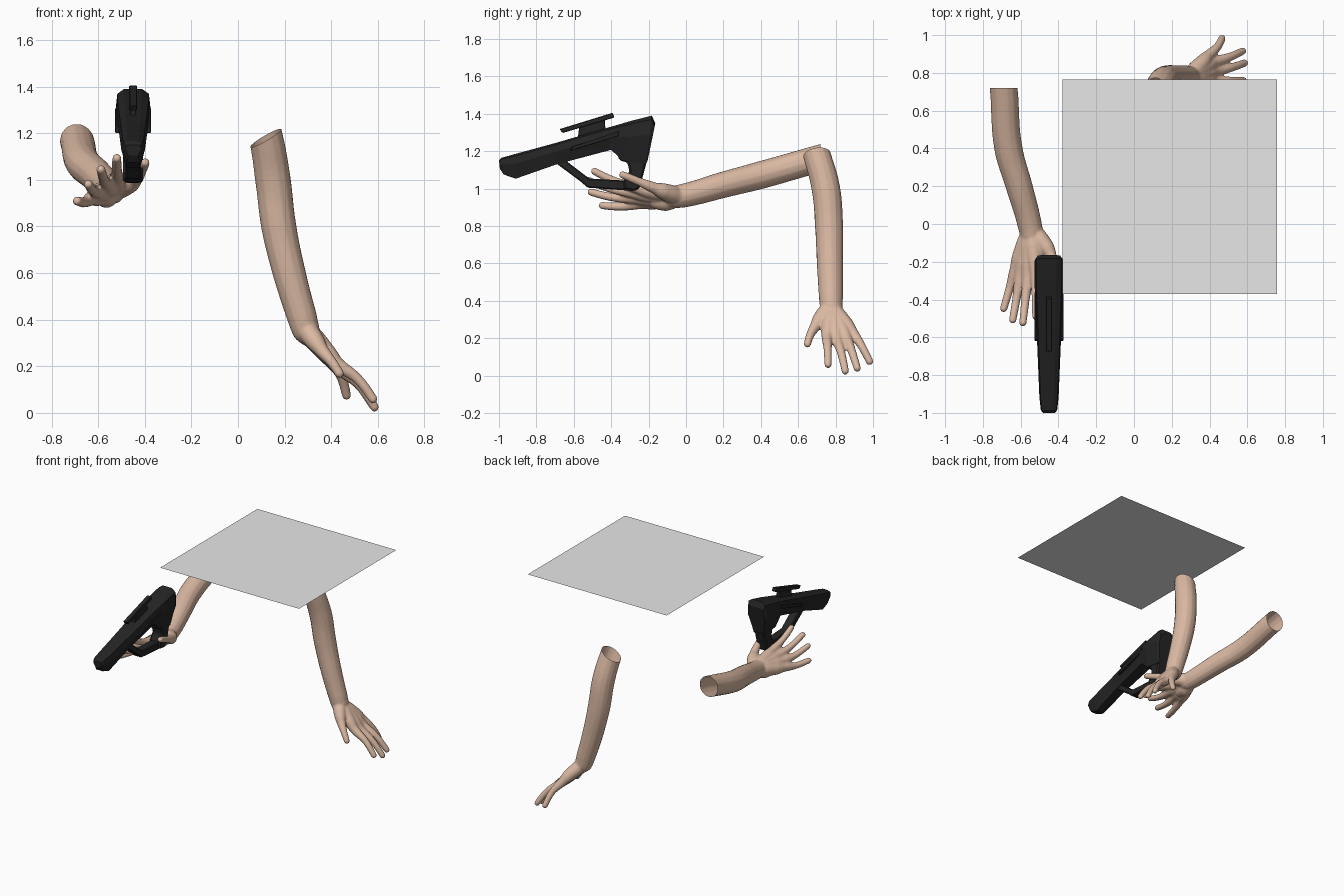
import bpy, bmesh
from mathutils import Vector

cube = bpy.data.objects.get("Cube")
if cube:
    bpy.data.objects.remove(cube)


def material(name, rgb):
    m = bpy.data.materials.new(name)
    m.use_nodes = True
    m.diffuse_color = (*rgb, 1)
    bsdf = m.node_tree.nodes["Principled BSDF"]
    bsdf.inputs["Base Color"].default_value = (*rgb, 1)
    bsdf.inputs["Roughness"].default_value = 0.7
    return m


SKIN = material("skin", (0.70, 0.48, 0.36))
BLACK = material("gun black", (0.018, 0.018, 0.018))
GREY = material("panel grey", (0.8, 0.8, 0.8))
GUN_X = -0.45


def add_object(name, bm, mat):
    bmesh.ops.recalc_face_normals(bm, faces=bm.faces)
    me = bpy.data.meshes.new(name)
    bm.to_mesh(me)
    bm.free()
    me.materials.append(mat)
    ob = bpy.data.objects.new(name, me)
    bpy.context.collection.objects.link(ob)
    return ob


def evaluated_mesh(ob):
    bpy.context.view_layer.update()
    dg = bpy.context.evaluated_depsgraph_get()
    return bpy.data.meshes.new_from_object(ob.evaluated_get(dg))


def limb(name, paths, cut_point, cut_normal):
    """Fuse tapered tubes into one smooth limb and cut its upper end open."""
    cu = bpy.data.curves.new(name + " paths", "CURVE")
    cu.dimensions = "3D"
    cu.bevel_depth = 1
    cu.bevel_resolution = 5
    cu.resolution_u = 6
    cu.use_fill_caps = True
    for path in paths:
        sp = cu.splines.new("BEZIER")
        sp.bezier_points.add(len(path) - 1)
        for bp, (x, y, z, r) in zip(sp.bezier_points, path):
            bp.co = (x, y, z)
            bp.radius = r
            bp.handle_left_type = bp.handle_right_type = "AUTO"
    tubes = bpy.data.objects.new(name + " tubes", cu)
    bpy.context.collection.objects.link(tubes)
    bm = bmesh.new()
    bm.from_mesh(evaluated_mesh(tubes))
    bpy.data.objects.remove(tubes)
    bmesh.ops.remove_doubles(bm, verts=bm.verts, dist=0.0002)
    ob = add_object(name, bm, SKIN)

    remesh = ob.modifiers.new("fuse", "REMESH")
    remesh.mode = "VOXEL"
    remesh.voxel_size = 0.006
    smooth = ob.modifiers.new("soften", "SMOOTH")
    smooth.factor = 0.5
    smooth.iterations = 8
    bm = bmesh.new()
    bm.from_mesh(evaluated_mesh(ob))
    ob.modifiers.clear()
    bmesh.ops.bisect_plane(bm, geom=bm.verts[:] + bm.edges[:] + bm.faces[:],
                           plane_co=cut_point, plane_no=cut_normal, clear_outer=True)
    for f in bm.faces:
        f.smooth = True
        f.material_index = 0
    bm.to_mesh(ob.data)
    bm.free()
    ob.data.materials.clear()
    ob.data.materials.append(SKIN)


def digit(wrist, knuckle, tip, bend, r_palm=0.046):
    """Path from the wrist through the knuckle to the fingertip."""
    w, k, t = Vector(wrist), Vector(knuckle), Vector(tip)
    mid = k.lerp(t, 0.5) + Vector(bend)
    end = t + (mid - t).normalized() * 0.012
    return [(*w, r_palm), (*w.lerp(k, 0.4), r_palm), (*w.lerp(k, 0.8), r_palm * 0.88),
            (*k.lerp(t, 0.08), 0.031), (*mid, 0.0225), (*end, 0.0195), (*t, 0.011)]


# Left arm, hanging down
wrist = (0.293, 0.78, 0.355)
left = [[(0.09, 0.67, 1.28, 0.074), (0.12, 0.70, 1.18, 0.074), (0.15, 0.748, 1.0, 0.077),
         (0.175, 0.765, 0.8, 0.076), (0.22, 0.77, 0.6, 0.071),
         (0.272, 0.775, 0.42, 0.065), (0.295, 0.778, 0.35, 0.06), (0.33, 0.785, 0.30, 0.035)]]
for knuckle, tip in [((0.41, 0.755, 0.225), (0.59, 0.76, 0.045)),
                     ((0.42, 0.805, 0.21), (0.595, 0.855, 0.01)),
                     ((0.41, 0.85, 0.22), (0.585, 0.92, 0.025)),
                     ((0.385, 0.88, 0.245), (0.47, 0.99, 0.06))]:
    left.append(digit(wrist, knuckle, tip, (0.012, 0, 0.012)))
left.append(digit((0.30, 0.755, 0.35), (0.35, 0.70, 0.28), (0.445, 0.645, 0.155), (0.005, -0.008, 0), 0.044))
limb("left_arm", left, (0.12, 0.70, 1.18), (-0.5, -0.15, 0.85))

# Right arm, reaching forward to the grip
wrist = (-0.543, -0.03, 0.958)
right = [[(-0.70, 0.80, 1.185, 0.074), (-0.69, 0.72, 1.163, 0.074), (-0.665, 0.4, 1.072, 0.075),
          (-0.608, 0.2, 1.02, 0.071), (-0.553, 0, 0.965, 0.065),
          (-0.543, -0.06, 0.955, 0.062), (-0.55, -0.12, 0.945, 0.04)]]
for knuckle, tip in [((-0.622, -0.22, 0.922), (-0.695, -0.465, 0.91)),
                     ((-0.598, -0.255, 0.945), (-0.645, -0.525, 0.985)),
                     ((-0.56, -0.265, 0.973), (-0.59, -0.54, 1.05)),
                     ((-0.52, -0.25, 1.0), (-0.52, -0.505, 1.10))]:
    right.append(digit(wrist, knuckle, tip, (0, 0, -0.012), 0.049))
right.append(digit((-0.525, -0.05, 0.96), (-0.445, -0.15, 0.995), (-0.395, -0.355, 1.08), (0.005, 0, 0), 0.049))
# Heel of the palm
right.append([(-0.55, -0.04, 0.95, 0.045), (-0.565, -0.11, 0.932, 0.053), (-0.575, -0.18, 0.935, 0.04)])
limb("right_arm", right, (-0.69, 0.72, 1.16), (0, 1, 0))


def plate(name, outline, half, x=GUN_X, bevel=0.006):
    """Extrude a side outline (y, z) across x, with chamfered edges."""
    bm = bmesh.new()
    face = bm.faces.new([bm.verts.new((x - half, y, z)) for y, z in outline])
    ext = bmesh.ops.extrude_face_region(bm, geom=[face])
    verts = [g for g in ext["geom"] if isinstance(g, bmesh.types.BMVert)]
    bmesh.ops.translate(bm, verts=verts, vec=(2 * half, 0, 0))
    ob = add_object(name, bm, BLACK)
    mod = ob.modifiers.new("chamfer", "BEVEL")
    mod.width = bevel
    mod.segments = 1


# Gun body: faceted sections as (top y, top z, bottom y, bottom z, half width)
stations = [(-1.0, 1.15, -0.995, 1.105, 0.035), (-0.985, 1.165, -0.975, 1.075, 0.044),
            (-0.92, 1.183, -0.91, 1.053, 0.051), (-0.70, 1.243, -0.69, 1.13, 0.06),
            (-0.42, 1.325, -0.40, 1.207, 0.072), (-0.286, 1.364, -0.34, 1.15, 0.077),
            (-0.182, 1.39, -0.215, 1.13, 0.077), (-0.164, 1.348, -0.205, 1.15, 0.068)]
SECTION = [(0.5, 1), (0.88, 0.92), (1, 0.6), (0.6, 0)]
ring_shape = SECTION + [(-a, b) for a, b in reversed(SECTION)]
bm = bmesh.new()
rings = []
for yt, zt, yb, zb, w in stations:
    rings.append([bm.verts.new((GUN_X + a * w, yb + (yt - yb) * b, zb + (zt - zb) * b))
                  for a, b in ring_shape])
n = len(ring_shape)
for r0, r1 in zip(rings, rings[1:]):
    for i in range(n):
        bm.faces.new((r0[i], r0[(i + 1) % n], r1[(i + 1) % n], r1[i]))
bm.faces.new(rings[0])
bm.faces.new(rings[-1])
add_object("gun_body", bm, BLACK)

# Grip, guard, sight and side ribs
plate("gun_grip", [(-0.37, 1.19), (-0.356, 1.15), (-0.313, 1.139), (-0.302, 1.09), (-0.334, 1.043),
                   (-0.33, 0.995), (-0.275, 0.987), (-0.248, 1.0), (-0.195, 1.2)], 0.043, bevel=0.01)
plate("trigger_guard", [(-0.715, 1.15), (-0.65, 1.155), (-0.516, 1.053), (-0.33, 1.043), (-0.27, 1.03),
                        (-0.275, 0.987), (-0.527, 1.005), (-0.56, 1.035)], 0.032)
plate("sight_rail", [(-0.676, 1.318), (-0.393, 1.405), (-0.382, 1.38), (-0.66, 1.297)], 0.017, bevel=0.003)
plate("sight_mount", [(-0.58, 1.26), (-0.57, 1.335), (-0.435, 1.375), (-0.43, 1.31)], 0.013, bevel=0.003)
for side, label in ((-1, "right"), (1, "left")):
    plate(label + "_side_rib", [(-0.62, 1.2), (-0.61, 1.225), (-0.36, 1.308), (-0.36, 1.28)],
          0.009, GUN_X + side * 0.068, 0.003)

# Flat panel overhead
bm = bmesh.new()
bmesh.ops.create_grid(bm, x_segments=1, y_segments=1, size=0.568)
panel = add_object("overhead_panel", bm, GREY)
panel.location = (0.19, 0.198, 1.622)
